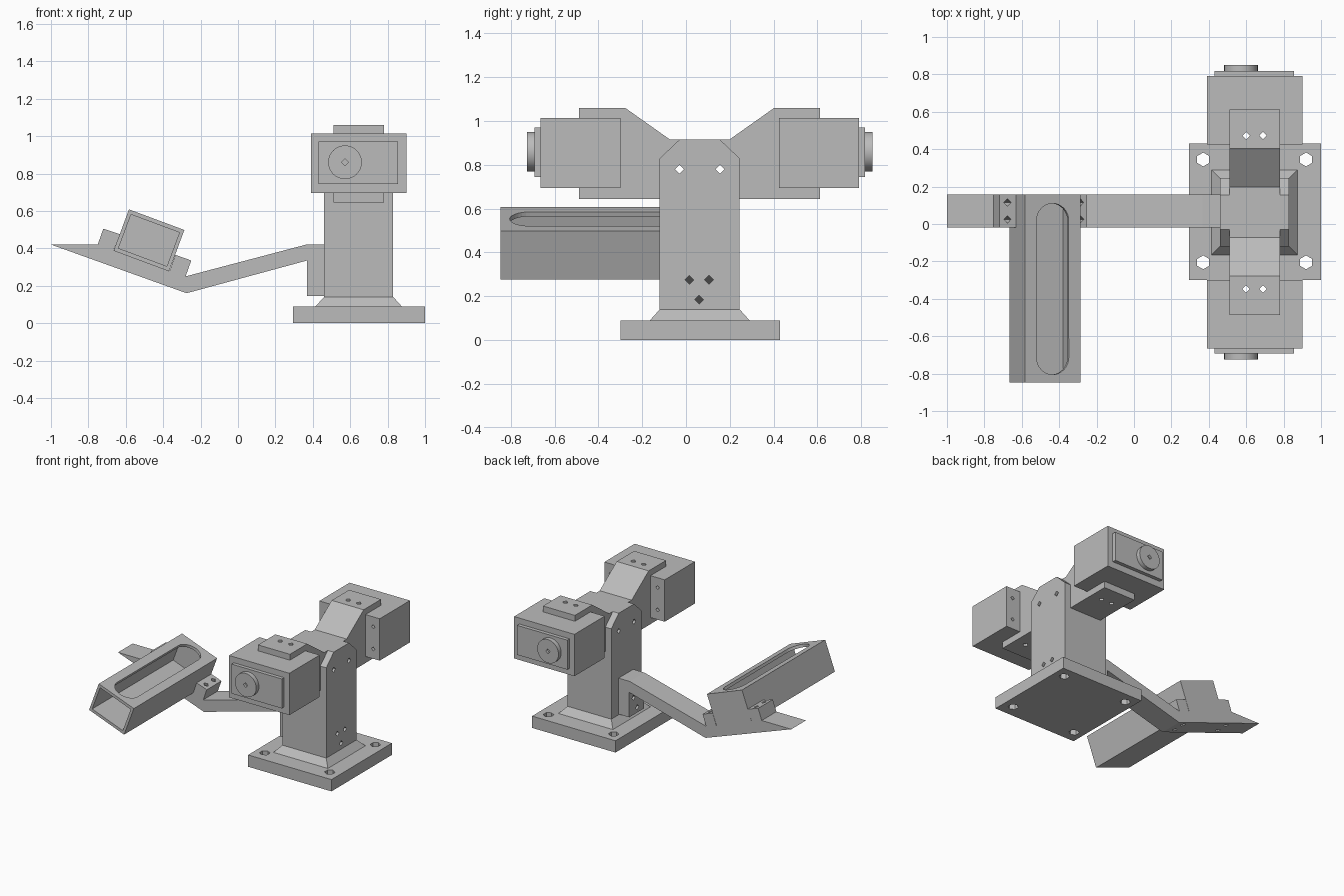
import bpy, bmesh, math
from mathutils import Matrix, Vector

cube = bpy.data.objects.get("Cube")
if cube:
    bpy.data.objects.remove(cube, do_unlink=True)

grey = bpy.data.materials.new("machined_grey")
grey.use_nodes = True
grey.diffuse_color = (0.5, 0.5, 0.5, 1)
grey.node_tree.nodes["Principled BSDF"].inputs["Base Color"].default_value = (0.5, 0.5, 0.5, 1)

MID = 0.0625            # symmetry plane of the head in y
TILT = math.radians(20.4)


def finish(name, bm):
    bmesh.ops.recalc_face_normals(bm, faces=bm.faces)
    mesh = bpy.data.meshes.new(name)
    bm.to_mesh(mesh)
    bm.free()
    mesh.materials.append(grey)
    ob = bpy.data.objects.new(name, mesh)
    bpy.context.collection.objects.link(ob)
    return ob


def block(name, x, y, z, grow=0, matrix=None):
    """Box between limits; grow widens the bottom to make a skirt."""
    bm = bmesh.new()
    bmesh.ops.create_cube(bm, size=1)
    for v in bm.verts:
        g = grow if v.co.z < 0 else 0
        v.co = Vector([(r[0] + r[1]) / 2 + c * (r[1] - r[0] + 2 * e)
                       for c, r, e in zip(v.co, (x, y, z), (g, g, 0))])
    if matrix:
        bm.transform(matrix)
    return finish(name, bm)


def prism(name, points, axis, lo, hi):
    """Extrude a profile along x (points are y,z) or along y (points are x,z)."""
    place = (lambda a, b, t: (t, a, b)) if axis == "x" else (lambda a, b, t: (a, t, b))
    bm = bmesh.new()
    face = bm.faces.new([bm.verts.new(place(a, b, lo)) for a, b in points])
    ext = bmesh.ops.extrude_face_region(bm, geom=[face])["geom"]
    shift = Vector(place(0, 0, hi - lo))
    bmesh.ops.translate(bm, vec=shift, verts=[g for g in ext if isinstance(g, bmesh.types.BMVert)])
    return finish(name, bm)


def rod(name, centre, axis, radius, length, sides):
    bm = bmesh.new()
    bmesh.ops.create_cone(bm, cap_ends=True, segments=sides, radius1=radius, radius2=radius, depth=length)
    turn = Vector((0, 0, 1)).rotation_difference(Vector(axis)).to_matrix().to_4x4()
    bm.transform(Matrix.Translation(centre) @ turn)
    return finish(name, bm)


def cut(targets, cutter):
    for ob in targets:
        mod = ob.modifiers.new("cut", "BOOLEAN")
        mod.operation = "DIFFERENCE"
        mod.solver = "EXACT"
        mod.object = cutter
        bpy.context.view_layer.objects.active = ob
        bpy.ops.object.modifier_apply(modifier=mod.name)
    bpy.data.objects.remove(cutter, do_unlink=True)


def drill(targets, centre, axis, radius=0.02, length=1, sides=4):
    cut(targets, rod("drill", centre, axis, radius, length, sides))


# Base plate with hexagonal bolt holes, and sloped skirt
base = block("base_plate", (0.295, 1.0), (-0.30, 0.43), (0, 0.09))
for x in (0.37, 0.92):
    for y in (-0.205, 0.345):
        drill([base], (x, y, 0.05), (0, 0, 1), 0.037, 0.4, 6)
block("base_skirt", (0.46, 0.83), (-0.12, 0.245), (0.09, 0.14), 0.045)

# Post with chamfered top
post = prism("post", [(-0.12, 0.14), (0.245, 0.14), (0.245, 0.83), (0.155, 0.915),
                      (-0.03, 0.915), (-0.12, 0.83)], "x", 0.46, 0.83)

# Double clamp bracket, symmetric profile
half = [(0.55, 0.645), (0.55, 0.695), (0.3625, 0.695), (0.3625, 1.015),
        (0.55, 1.015), (0.55, 1.06), (0.34, 1.06), (0.135, 0.915)]
profile = [(MID + d, z) for d, z in half] + [(MID - d, z) for d, z in reversed(half)]
bracket = prism("head_bracket", profile, "x", 0.51, 0.78)
for y in (-0.03, 0.155):
    drill([post, bracket], (0.645, y, 0.78), (1, 0, 0))

# Motor housings, lids and round shafts at both ends
for side, label in ((-1, "front"), (1, "back")):
    def span(a, b):
        return sorted((MID + side * a, MID + side * b))
    housing = block(label + "_housing", (0.39, 0.90), span(0.3625, 0.7275), (0.695, 1.015))
    block(label + "_lid", (0.43, 0.855), span(0.7275, 0.755), (0.745, 0.97))
    shaft = rod(label + "_shaft", (0.572, MID + side * 0.77, 0.86), (0, 1, 0), 0.09, 0.036, 32)
    drill([shaft], (0.572, MID + side * 0.785, 0.86), (0, 1, 0), 0.018, 0.03)
    for x in (0.6, 0.69):
        drill([housing, bracket], (x, MID + side * 0.41, 0.85), (0, 0, 1))
    for x in (0.45, 0.845):
        for z in (0.77, 0.94):
            drill([housing], (x, MID + side * 0.3625, z), (0, 1, 0), 0.015, 0.06)

# Bent side arm with a tilted pocket
arm = prism("side_arm", [(0.46, 0.145), (0.37, 0.145), (0.37, 0.335), (-0.275, 0.16), (-1, 0.42),
                         (-0.75, 0.42), (-0.72, 0.505), (-0.63, 0.475), (-0.665, 0.39),
                         (-0.365, 0.28), (-0.335, 0.365), (-0.25, 0.335), (-0.28, 0.25),
                         (0.365, 0.42), (0.46, 0.42)], "y", -0.02, 0.157)
for y, z in ((0.015, 0.275), (0.105, 0.275), (0.06, 0.185)):
    drill([post, arm], (0.6, y, z), (1, 0, 0), 0.02, 0.6)
lean = (math.sin(TILT), 0, math.cos(TILT))
for x, z in ((-0.68, 0.48), (-0.29, 0.34)):
    for y in (0.025, 0.115):
        drill([arm], (x, y, z), lean, 0.02, 0.7)

# Tilted tray: hollow, open at the front, with a rounded slot on top
frame = Matrix.Translation((-0.476, 0, 0.4425)) @ Matrix.Rotation(TILT, 4, "Y")
tray = block("tray", (-0.158, 0.158), (-0.848, 0.157), (-0.118, 0.118), 0, frame)
cut([tray], block("hollow", (-0.138, 0.138), (-0.95, 0.13), (-0.096, 0.096), 0, frame))
bm = bmesh.new()
bmesh.ops.create_cone(bm, cap_ends=True, segments=32, radius1=0.092, radius2=0.092, depth=0.14)
for v in bm.verts:
    v.co.y += 0.018 if v.co.y > 0.0001 else -0.713
    v.co.z += 0.1
bm.transform(frame)
cut([tray], finish("slot", bm))

# Smooth the round shafts
for label in ("front", "back"):
    bpy.ops.object.select_all(action="DESELECT")
    ob = bpy.data.objects[label + "_shaft"]
    ob.select_set(True)
    bpy.context.view_layer.objects.active = ob
    bpy.ops.object.shade_smooth_by_angle()
